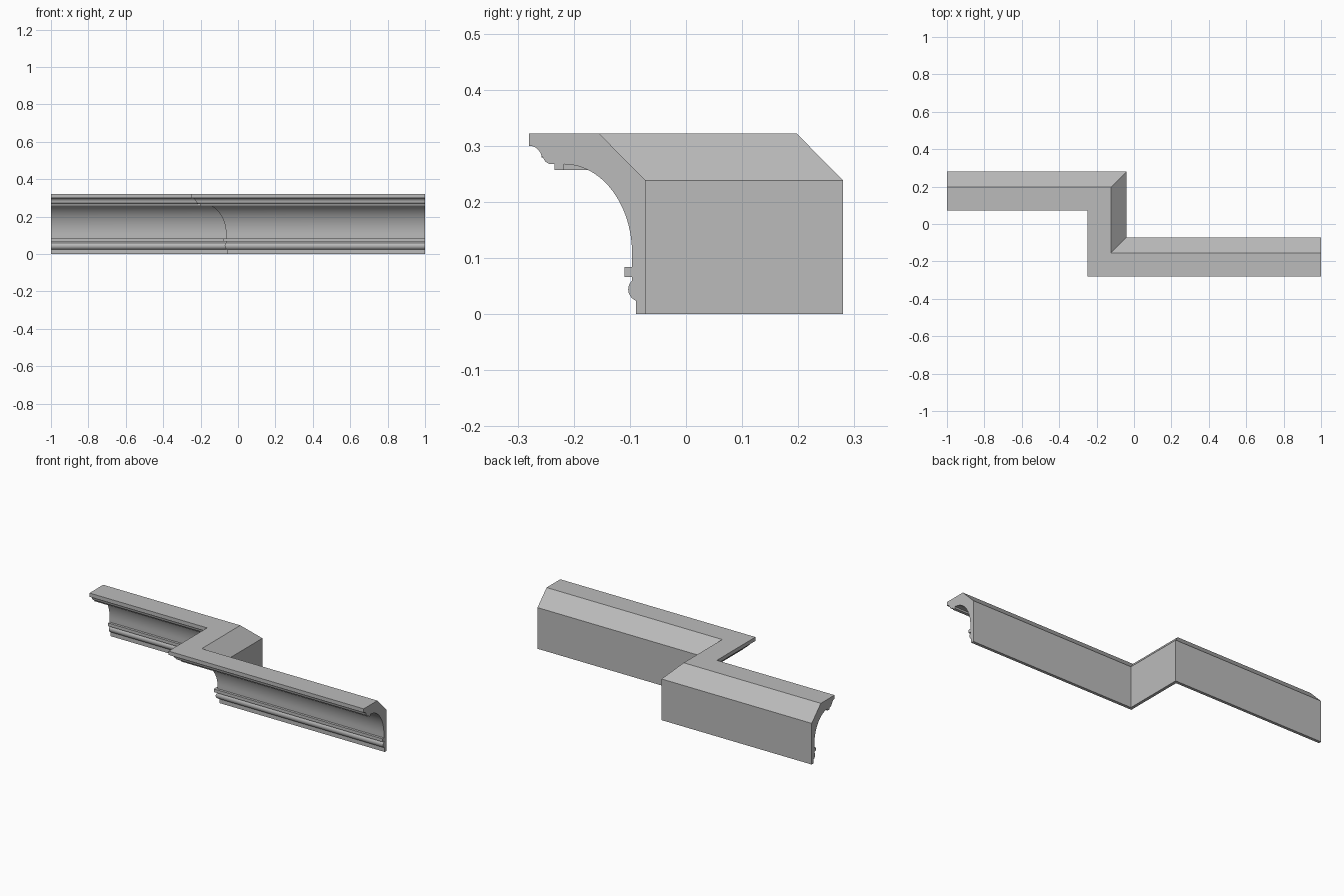
import bpy
import bmesh
from math import radians, cos, sin

cube = bpy.data.objects.get("Cube")
if cube:
    bpy.data.objects.remove(cube, do_unlink=True)


def arc(cd, cz, rd, rz, start, end, steps):
    """Elliptical arc in the (depth, height) plane."""
    angles = [radians(start + (end - start) * i / steps) for i in range(steps + 1)]
    return [(cd + rd * cos(a), cz + rz * sin(a)) for a in angles]


# Moulding cross-section: depth out from the wall, height
profile = [(0, 0), (0.017, 0)]
profile += arc(0.008, 0.044, 0.023, 0.022, -67, 46, 12)         # lower bead
profile += [(0.024, 0.066), (0.038, 0.066), (0.038, 0.084), (0.024, 0.084)]
profile += arc(0.145, 0.107, 0.121, 0.16, 180, 90, 24)          # large cove
profile += [(0.145, 0.257), (0.162, 0.257), (0.162, 0.267)]
profile += arc(0.167, 0.283, 0.016, 0.016, -90, -10, 8)         # upper ogee, convex
profile += arc(0.208, 0.277, 0.023, 0.023, 175, 90, 8)          # upper ogee, concave
profile += [(0.208, 0.322), (0.083, 0.322), (0, 0.238)]

# Wall line with the mitre direction at each station
path = [(1, -0.072, 0), (-0.04, -0.072, 1), (-0.04, 0.28, 1), (-1, 0.28, 0)]

bm = bmesh.new()
rings = [[bm.verts.new((x - d * mitre, y - d, z)) for d, z in profile]
         for x, y, mitre in path]
count = len(profile)
for a, b in zip(rings, rings[1:]):
    for i in range(count):
        j = (i + 1) % count
        bm.faces.new((a[i], a[j], b[j], b[i]))
for end in (rings[0], rings[-1]):
    bm.faces.new(end)
bmesh.ops.recalc_face_normals(bm, faces=bm.faces)

mesh = bpy.data.meshes.new("crown_moulding")
bm.to_mesh(mesh)
bm.free()
moulding = bpy.data.objects.new("crown_moulding", mesh)
bpy.context.collection.objects.link(moulding)

# Plain grey finish
grey = bpy.data.materials.new("plain_grey")
grey.use_nodes = True
colour = (0.5, 0.5, 0.5, 1)
grey.diffuse_color = colour
grey.node_tree.nodes["Principled BSDF"].inputs["Base Color"].default_value = colour
mesh.materials.append(grey)

bpy.ops.object.select_all(action="DESELECT")
moulding.select_set(True)
bpy.context.view_layer.objects.active = moulding
bpy.ops.object.shade_smooth_by_angle(angle=radians(30))
